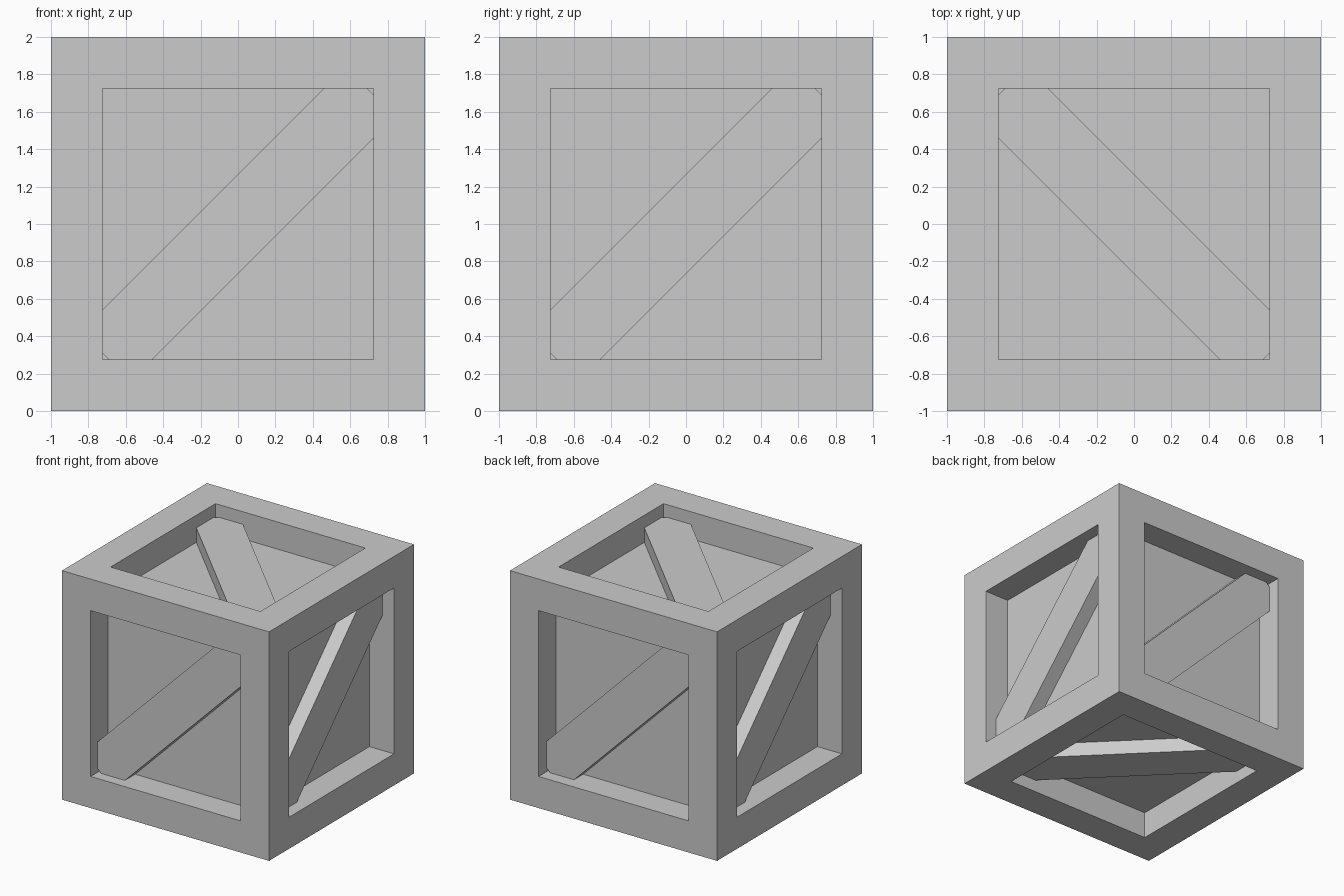
import bpy, bmesh
from math import pi
from mathutils import Matrix

if "Cube" in bpy.data.objects:
    bpy.data.objects.remove(bpy.data.objects["Cube"])

RIM, RECESS = 0.276, 0.237      # frame width and panel depth
CENTRE = Matrix.Translation((0, 0, 1))


def finish(name, bm):
    bmesh.ops.recalc_face_normals(bm, faces=bm.faces)
    mesh = bpy.data.meshes.new(name)
    bm.to_mesh(mesh)
    bm.free()
    obj = bpy.data.objects.new(name, mesh)
    bpy.context.collection.objects.link(obj)
    return obj


# Crate body: every side gets a rim and a sunken panel
bm = bmesh.new()
bmesh.ops.create_cube(bm, size=2, matrix=CENTRE)
panels = bm.faces[:]
bmesh.ops.inset_individual(bm, faces=panels, thickness=RIM, use_even_offset=True)
bm.normal_update()
for face in bmesh.ops.inset_individual(bm, faces=panels, thickness=0)["faces"]:
    pass
bm.normal_update()
for face in panels:
    bmesh.ops.translate(bm, verts=face.verts, vec=-face.normal * RECESS)
finish("crate_body", bm)


# Diagonal plank, made for the front side and turned to its own side
def plank(name, turn, depth=0.11):
    back = 1 - RECESS - 0.01
    front = 1 - depth
    bm = bmesh.new()
    shape = (Matrix.Translation((0, -(front + back) / 2, 0))
             @ Matrix.Rotation(-pi / 4, 4, 'Y')
             @ Matrix.Diagonal((2.0, front - back, 0.375, 1)))
    bmesh.ops.create_cube(bm, size=1, matrix=CENTRE @ turn @ shape)
    finish(name, bm)


# Four planks around the sides
for i, side in enumerate(("front", "right", "back", "left")):
    plank(side + "_plank", Matrix.Rotation(i * pi / 2, 4, 'Z'),
          0.095 if side == "front" else 0.11)

# Top and bottom planks run from back left to front right
plank("top_plank", Matrix.Rotation(pi / 2, 4, 'Z') @ Matrix.Rotation(-pi / 2, 4, 'X'))
plank("bottom_plank", Matrix.Rotation(pi / 2, 4, 'X'))
